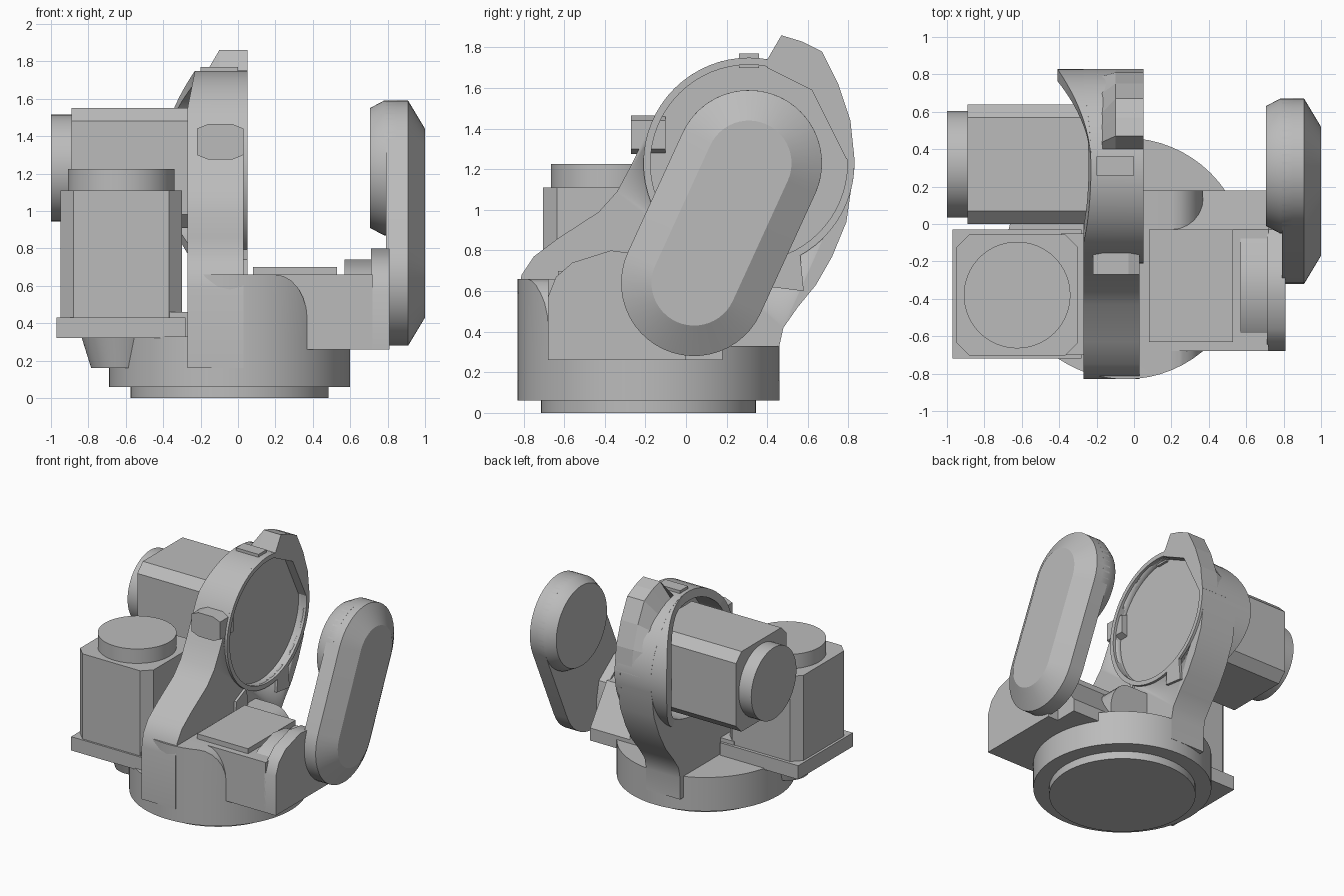
import bpy, bmesh
from math import sin, cos, pi, atan2, hypot, radians
from mathutils import Vector

cube = bpy.data.objects.get("Cube")
if cube:
    bpy.data.objects.remove(cube, do_unlink=True)

grey = bpy.data.materials.new("machine_grey")
grey.use_nodes = True
COLOR = (0.5, 0.5, 0.5, 1)
grey.diffuse_color = COLOR
grey.node_tree.nodes["Principled BSDF"].inputs["Base Color"].default_value = COLOR


def loft(name, sections, smooth=True):
    """Solid through a list of equally long point loops."""
    bm = bmesh.new()
    rings = [[bm.verts.new(p) for p in s] for s in sections]
    for a, b in zip(rings, rings[1:]):
        for i in range(len(a)):
            j = (i + 1) % len(a)
            bm.faces.new((a[i], a[j], b[j], b[i]))
    bm.faces.new(rings[0])
    bm.faces.new(rings[-1])
    bmesh.ops.recalc_face_normals(bm, faces=bm.faces)
    mesh = bpy.data.meshes.new(name)
    bm.to_mesh(mesh)
    bm.free()
    mesh.materials.append(grey)
    ob = bpy.data.objects.new(name, mesh)
    bpy.context.collection.objects.link(ob)
    if smooth:
        bpy.ops.object.select_all(action='DESELECT')
        ob.select_set(True)
        bpy.context.view_layer.objects.active = ob
        bpy.ops.object.shade_smooth_by_angle(angle=radians(30))
    return ob


def circle(u, v, r, n=64):
    return [(u + r * cos(2 * pi * i / n), v + r * sin(2 * pi * i / n)) for i in range(n)]


def octagon(u, v, h, c):
    k = h - c
    return [(u + a, v + b) for a, b in ((h, -k), (h, k), (k, h), (-k, h), (-h, k), (-h, -k), (-k, -h), (k, -h))]


def along_x(name, stack, smooth=True):
    """Stack of (x, yz loop)."""
    return loft(name, [[(x, y, z) for y, z in pts] for x, pts in stack], smooth)


def along_z(name, stack, smooth=True):
    """Stack of (z, xy loop)."""
    return loft(name, [[(x, y, z) for x, y in pts] for z, pts in stack], smooth)


def box(name, x0, x1, y0, y1, z0, z1):
    return along_z(name, [(z, [(x0, y0), (x1, y0), (x1, y1), (x0, y1)]) for z in (z0, z1)], False)


def combine(ob, cutter, op='DIFFERENCE'):
    mod = ob.modifiers.new(op.lower(), 'BOOLEAN')
    mod.operation, mod.object, mod.solver = op, cutter, 'EXACT'
    cutter.hide_render = True
    cutter.hide_set(True)
    cutter.display_type = 'WIRE'


def capsule(r, n=24):
    """Outline around the two pivots of the outer arm."""
    top, low = Vector((0.31, 1.23)), Vector((0.04, 0.64))
    d = top - low
    a0 = atan2(d.y, d.x) - pi / 2
    return [(c.x + r * cos(a0 + s + pi * i / n), c.y + r * sin(a0 + s + pi * i / n))
            for c, s in ((top, 0), (low, pi)) for i in range(n + 1)]


# Round base
BX, BY, BR = -0.045, -0.185, 0.645
along_z("base_foot", [(0, circle(BX, BY, 0.53)), (0.07, circle(BX, BY, 0.53))])
along_z("base_drum", [(0.06, circle(BX, BY, BR)), (0.33, circle(BX, BY, BR))])

# Raised front of the base, rounded off towards the left
shoulder = along_z("base_shoulder", [(0.3, circle(BX, BY, BR)), (0.66, circle(BX, BY, BR))])
prof = [(-0.26, 0.2), (-0.26, 0.66), (0.2, 0.66)]
prof += [(0.2 + 0.17 * sin(t * pi / 12), 0.42 + 0.24 * cos(t * pi / 12)) for t in range(1, 7)] + [(0.37, 0.2)]
keep = loft("shoulder_limit", [[(x, y, z) for x, z in prof] for y in (-0.9, 0.18)])
combine(shoulder, keep, 'INTERSECT')

# Gear housing to the left of the base, with sloped back
along_x("gear_housing", [(x, [(-0.68, 0.26), (-0.68, 0.66), (-0.03, 0.66), (0.18, 0.36), (0.18, 0.26)])
                         for x in (0.04, 0.72)], False)
box("housing_cover", 0.08, 0.53, -0.63, -0.03, 0.65, 0.7)
for name, x0, x1, top in (("housing_end_inner", 0.57, 0.72, 0.74), ("housing_end_outer", 0.71, 0.81, 0.8)):
    hump = [(-0.68, 0.26), (-0.68, 0.57), (-0.64, top - 0.13), (-0.56, top - 0.06), (-0.37, top),
            (-0.22, top - 0.02), (-0.03, 0.64), (0.0, 0.5), (0.0, 0.26)]
    along_x(name, [(x0, hump), (x1, hump)])

# Outer arm with bevelled rim and pivot head
along_x("outer_arm", [(0.79, capsule(0.36)), (0.91, capsule(0.36)), (1.0, capsule(0.21))])
CY, CZ = 0.31, 1.23
along_x("outer_arm_head", [(0.705, circle(CY, CZ, 0.32)), (0.78, circle(CY, CZ, 0.36)),
                           (0.85, circle(CY, CZ, 0.36))])

# Upright plate: slanted leg that ends in a round head
outline = [(0.46, 0.16), (0.46, 0.33), (0.48, 0.42), (0.55, 0.52), (0.64, 0.63), (0.72, 0.77), (0.79, 0.94)]
outline += [(CY + 0.52 * cos(radians(a)), CZ + 0.52 * sin(radians(a))) for a in range(-15, 163, 6)]
outline += [(-0.27, 1.22), (-0.34, 1.09), (-0.43, 0.99), (-0.63, 0.86), (-0.75, 0.77), (-0.81, 0.68),
            (-0.83, 0.58), (-0.83, 0.16)]
left_side = [(-0.27 + max(0, z - 1.55) * 0.2, y, z) for y, z in outline]
plate = loft("upright_plate", [left_side, [(0.03, y, z) for y, z in outline]])
hole = along_x("motor_opening", [(x, circle(CY, CZ, 0.455)) for x in (-0.6, -0.06)])
recess = along_x("disc_recess", [(x, circle(CY, CZ, 0.485)) for x in (-0.02, 0.2)])
combine(plate, hole)
combine(plate, recess)


def ring(name, x_left, x_right, r_out, r_in, n=64):
    """Tube around the upper pivot; x_left depends on the angle."""
    bm = bmesh.new()
    rows = []
    for i in range(n):
        a = 2 * pi * i / n
        corners = ((x_left(a), r_out), (x_right, r_out), (x_right, r_in), (x_left(a), r_in))
        rows.append([bm.verts.new((x, CY + r * cos(a), CZ + r * sin(a))) for x, r in corners])
    for i in range(n):
        p, q = rows[i], rows[(i + 1) % n]
        for k in range(4):
            m = (k + 1) % 4
            bm.faces.new((p[k], p[m], q[m], q[k]))
    bmesh.ops.recalc_face_normals(bm, faces=bm.faces)
    mesh = bpy.data.meshes.new(name)
    bm.to_mesh(mesh)
    bm.free()
    mesh.materials.append(grey)
    ob = bpy.data.objects.new(name, mesh)
    bpy.context.collection.objects.link(ob)
    bpy.ops.object.select_all(action='DESELECT')
    ob.select_set(True)
    bpy.context.view_layer.objects.active = ob
    bpy.ops.object.shade_smooth_by_angle(angle=radians(30))


# Rims of the round head: flat on the left, deepening towards the back on the right
ring("disc_rim", lambda a: 0.0, 0.05, 0.52, 0.485)
ring("motor_sleeve", lambda a: -0.23 - 0.18 * max(0, cos(a)) ** 2, -0.1, 0.519, 0.455)

# Stop horn on the upper back of the head
horn = [(0.40, 1.7), (0.40, 1.74), (0.47, 1.86), (0.57, 1.83), (0.67, 1.78), (0.75, 1.62),
        (0.81, 1.44), (0.83, 1.25), (0.79, 1.25), (0.62, 1.59)]
slim = [(CY + (y - CY) * min(1, 0.52 / hypot(y - CY, z - CZ)),
         CZ + (z - CZ) * min(1, 0.52 / hypot(y - CY, z - CZ))) for y, z in horn]
along_x("stop_horn", [(-0.17, slim), (-0.1, horn), (0.05, horn)], False)

# Small tabs on the head and the leg
box("head_tab", -0.2, 0.0, 0.26, 0.36, 1.7, 1.77)
pad = [(-0.22, 1.3), (-0.22, 1.44), (-0.16, 1.465), (-0.03, 1.465), (0.03, 1.44), (0.03, 1.3),
       (-0.03, 1.275), (-0.16, 1.275)]
loft("leg_bumper", [[(x, y, z) for x, z in pad] for y in (-0.27, -0.1)], False)
for y0, y1 in ((-0.1, 0.06), (0.42, 0.58)):
    tri = [(y0, 0.62), (y1, 0.60), (y1 - 0.02, 0.8), (y0 + 0.01, 0.74)]
    along_x("disc_guard", [(0.0, tri), (0.05, tri)], False)

# Upper motor, lying to the right
along_x("upper_motor", [(x, octagon(0.32, 1.23, 0.32, 0.07)) for x in (-0.89, -0.1)], False)
along_x("upper_motor_cap", [(x, circle(0.32, 1.23, 0.285)) for x in (-1.0, -0.88)])

# Lower motor, standing on its flange
MX, MY = -0.625, -0.38
along_z("lower_motor", [(z, octagon(MX, MY, 0.325, 0.07)) for z in (0.42, 1.11)], False)
along_z("lower_motor_cap", [(z, circle(MX, MY, 0.285)) for z in (1.1, 1.225)])
box("motor_flange", -0.97, -0.28, -0.72, -0.03, 0.32, 0.43)
box("flange_bracket", -0.39, -0.2, -0.70, -0.05, 0.3, 0.46)
along_z("flange_boss", [(0.16, circle(MX, MY, 0.16)), (0.32, circle(MX, MY, 0.21))])
